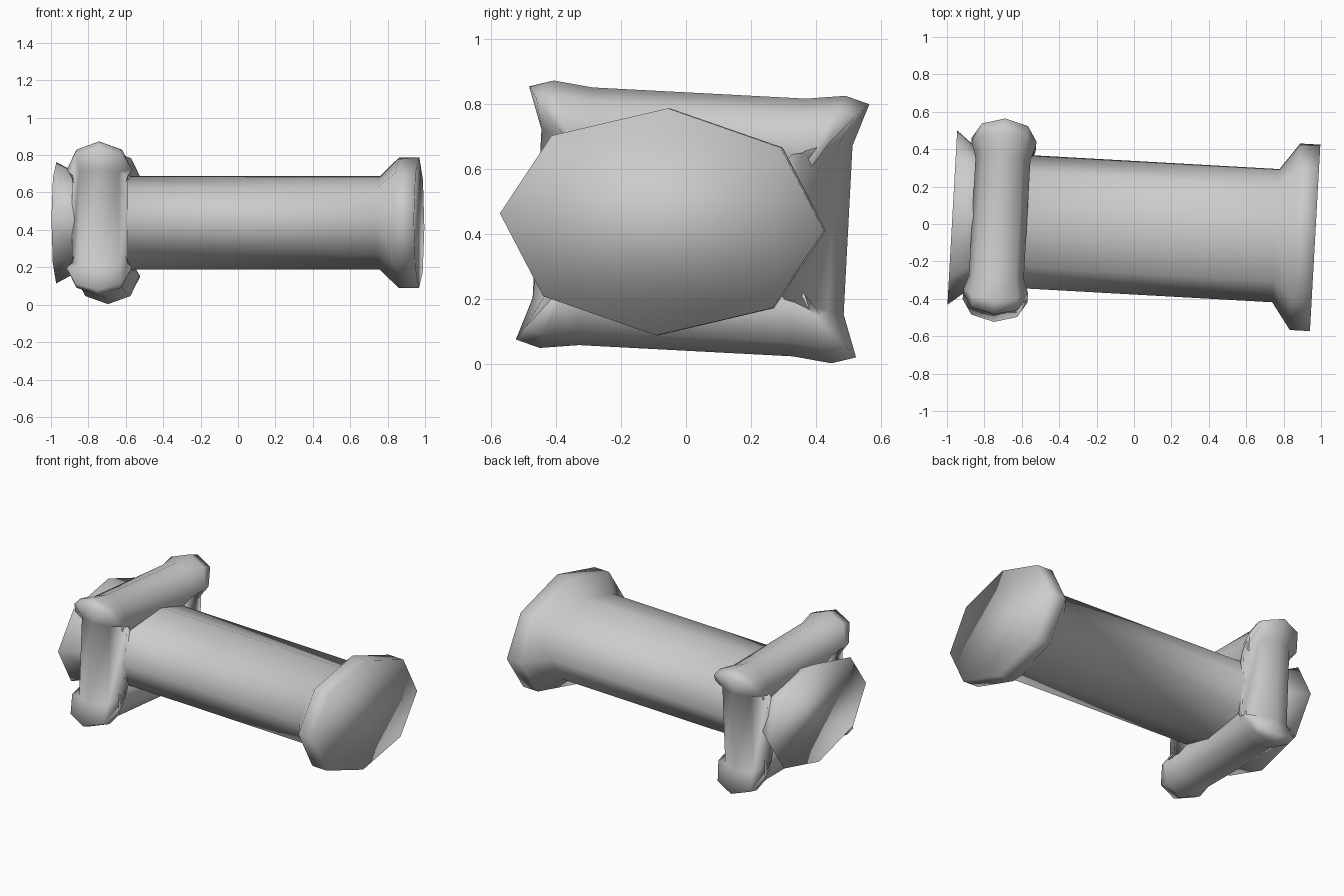
import bpy, bmesh
from math import sin, cos, pi, radians
from mathutils import Vector, Euler, Matrix

if "Cube" in bpy.data.objects:
    bpy.data.objects.remove(bpy.data.objects["Cube"])

# Whole model leans slightly off the world axes
TILT = Matrix.Translation((0, -0.02, 0.438)) @ Euler((radians(-3), 0, radians(-3.2))).to_matrix().to_4x4()
SIDES = 8


def loft(name, rings, closed):
    """Skin a sequence of rings; closed joins last to first, otherwise cap ends."""
    bm = bmesh.new()
    loops = [[bm.verts.new(TILT @ p) for p in ring] for ring in rings]
    pairs = list(zip(loops, loops[1:]))
    if closed:
        pairs.append((loops[-1], loops[0]))
    else:
        bm.faces.new(loops[0])
        bm.faces.new(loops[-1])
    for a, b in pairs:
        for i in range(SIDES):
            j = (i + 1) % SIDES
            bm.faces.new((a[i], a[j], b[j], b[i]))
    bmesh.ops.recalc_face_normals(bm, faces=bm.faces)
    for f in bm.faces:
        f.smooth = True
    mesh = bpy.data.meshes.new(name)
    bm.to_mesh(mesh)
    bm.free()
    ob = bpy.data.objects.new(name, mesh)
    bpy.context.collection.objects.link(ob)
    return ob


def angles():
    return [2 * pi * i / SIDES for i in range(SIDES)]


# Flattened octagonal shaft with flared ends: (x, half width, half height)
profile = [(-0.973, 0.467, 0.325), (-0.835, 0.357, 0.25), (0.76, 0.357, 0.25),
           (0.862, 0.5, 0.35), (0.97, 0.5, 0.35)]
loft("shaft", [[Vector((x, w * cos(a), h * sin(a))) for a in angles()]
               for x, w, h in profile], False)

# Binding frame around the shaft, with swollen corners.
# One corner: (outer y, outer z, inner y, inner z, half thickness along x)
corner = [(0.33, 0.397, 0.31, 0.10, 0.147), (0.45, 0.412, 0.33, 0.12, 0.172),
          (0.525, 0.39, 0.31, 0.14, 0.174), (0.48, 0.26, 0.19, 0.20, 0.15)]
rings = []
for sy, sz in ((1, 1), (1, -1), (-1, -1), (-1, 1)):
    for oy, oz, iy, iz, r in (corner if sy * sz > 0 else corner[::-1]):
        outer = Vector((-0.72, sy * oy, sz * oz))
        inner = Vector((-0.72, sy * iy, sz * iz))
        mid, half = (outer + inner) / 2, (outer - inner) / 2
        rings.append([mid + half * cos(a) + Vector((r * sin(a), 0, 0)) for a in angles()])
loft("binding_frame", rings, True)
